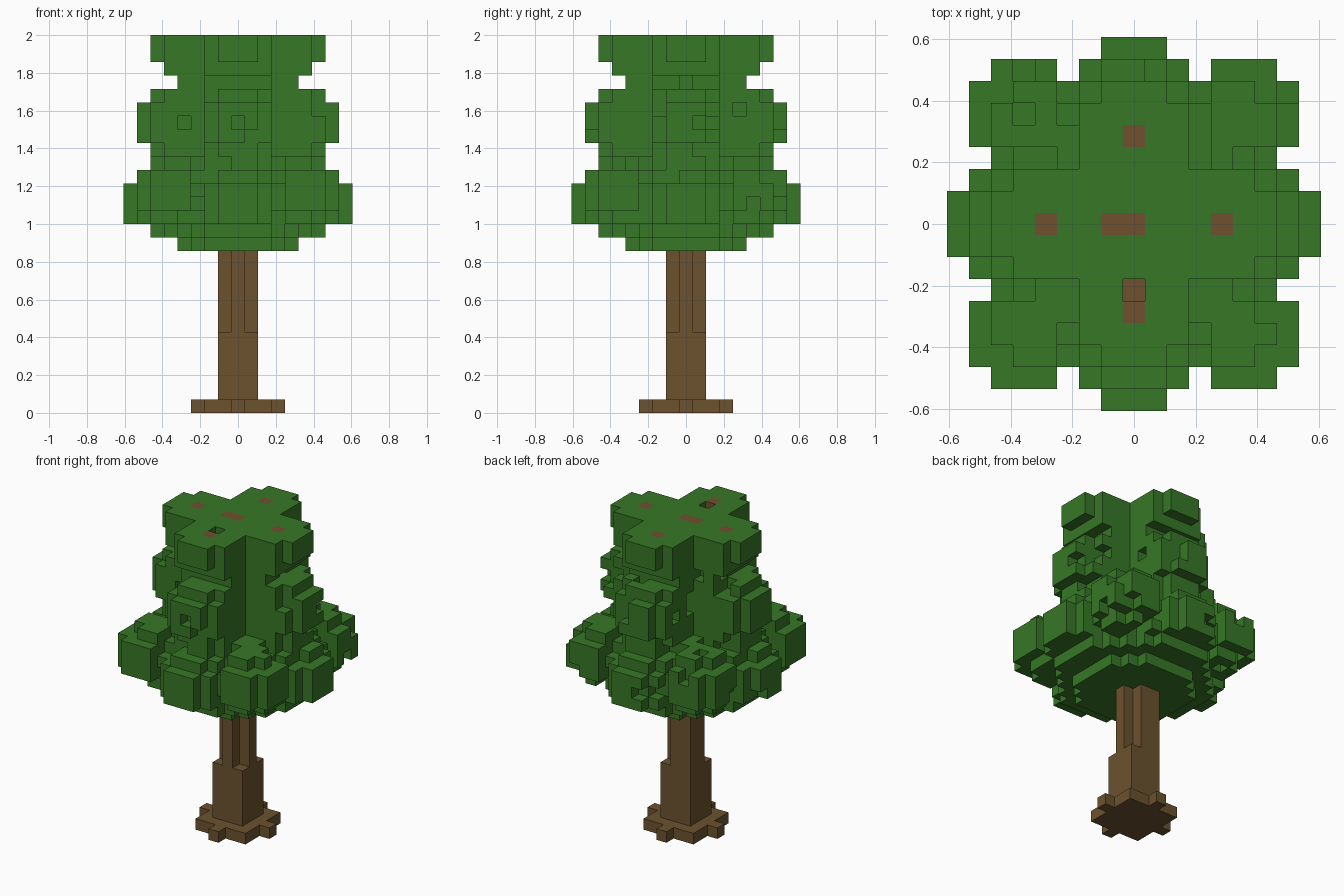
import bpy
import bmesh
import random

random.seed(4)
V = 2 / 28  # edge of one cube

old = bpy.data.objects.get("Cube")
if old:
    bpy.data.objects.remove(old, do_unlink=True)


def material(name, rgb):
    m = bpy.data.materials.new(name)
    m.use_nodes = True
    m.diffuse_color = (*rgb, 1)
    m.node_tree.nodes["Principled BSDF"].inputs["Base Color"].default_value = (*rgb, 1)
    return m


bark = material("bark brown", (0.15, 0.085, 0.028))
wood = material("branch brown", (0.16, 0.083, 0.03))
leaf = material("leaf green", (0.038, 0.185, 0.019))


def slab(ax, ay, layers):
    """Cubes with |x| <= ax and |y| <= ay on the given layers."""
    return {(x, y, z) for x in range(-ax, ax + 1)
            for y in range(-ay, ay + 1) for z in layers}


def cross(a, b, layers):
    return slab(a, b, layers) | slab(b, a, layers)


def arms(a, layers):
    """Four arms with rounded ends."""
    return cross(a, 1, layers) | cross(a - 1, 2, layers)


def clumps(a, b, layers):
    """Four corner clumps with rounded outer corners."""
    return {c for c in cross(a, b, layers) if min(abs(c[0]), abs(c[1])) >= 4}


def neighbours(c):
    for axis in range(3):
        for s in (-1, 1):
            n = list(c)
            n[axis] += s
            yield axis, s, tuple(n)


def build(name, cells, solid, mat):
    """Join cubes into one mesh, keeping only the exposed faces."""
    bm = bmesh.new()
    points = {}
    for c in sorted(cells):
        for axis, s, n in neighbours(c):
            if n in solid:
                continue
            u, v = (axis + 1) % 3, (axis + 2) % 3
            ring = []
            for du, dv in ((0, 0), (1, 0), (1, 1), (0, 1)):
                p = list(c)
                p[axis] += s > 0
                p[u] += du
                p[v] += dv
                key = tuple(p)
                if key not in points:
                    points[key] = bm.verts.new(
                        ((p[0] - 0.5) * V, (p[1] - 0.5) * V, p[2] * V))
                ring.append(points[key])
            bm.faces.new(ring if s > 0 else ring[::-1])
    mesh = bpy.data.meshes.new(name)
    bm.to_mesh(mesh)
    bm.free()
    mesh.materials.append(mat)
    ob = bpy.data.objects.new(name, mesh)
    bpy.context.collection.objects.link(ob)


# Roots: a square with a tab on each side
roots = slab(2, 2, [0]) | cross(3, 0, [0])

# Trunk: square below, three corners cut away above
trunk = slab(1, 1, range(1, 6)) | cross(1, 0, range(6, 14))
trunk |= {(-1, 1, z) for z in range(6, 14)}

# Branch tips that reach the top of the crown
branches = {(x, y, z) for z in (26, 27)
            for x, y in ((4, 0), (-4, 0), (0, 4), (0, -4), (0, 0), (-1, 0))}
branches.add((0, -3, 25))

# Lower tier: stepped underside, arms, and four rounded corner clumps
lower = cross(4, 2, [12]) | slab(3, 3, [12])
lower |= cross(6, 2, [13]) | cross(5, 3, [13]) | slab(4, 4, [13])
lower |= arms(8, range(14, 17)) | cross(6, 3, range(14, 17)) | arms(7, [17])
lower |= slab(5, 5, range(14, 18)) | clumps(6, 5, range(14, 19))
lower |= clumps(7, 6, range(15, 18)) | slab(4, 4, [18])

# Middle tier: four arms
middle = arms(6, [18, 19, 23]) | arms(7, range(20, 23))

# Top tier: a flaring cross with one gap beside a branch tip
top = cross(4, 2, [24]) | cross(5, 2, [25]) | arms(6, [26, 27])
top -= {(0, -3, 26), (0, -3, 27)}


def roughen(cells, rate, layers):
    """Knock random cubes out of the outer surface, sparing the widest belt."""
    outer = [c for c in sorted(cells) if c[2] in layers
             and not (c[2] == 16 and max(abs(c[0]), abs(c[1])) > 6)
             and any(n not in cells for _, _, n in neighbours(c))]
    return cells - {c for c in outer if random.random() < rate}


crown = roughen(lower | middle | top, 0.1, range(14, 25))
# Drop cubes left floating
crown = {c for c in crown if sum(n in crown for _, _, n in neighbours(c)) > 1}
crown -= trunk | branches

solid = roots | trunk | branches | crown
build("roots", roots, solid, bark)
build("trunk", trunk, solid, bark)
build("branches", branches, solid, wood)
for name, layers in (("lower_foliage", range(12, 18)),
                     ("middle_foliage", range(18, 24)),
                     ("top_foliage", range(24, 28))):
    build(name, {c for c in crown if c[2] in layers}, solid, leaf)
